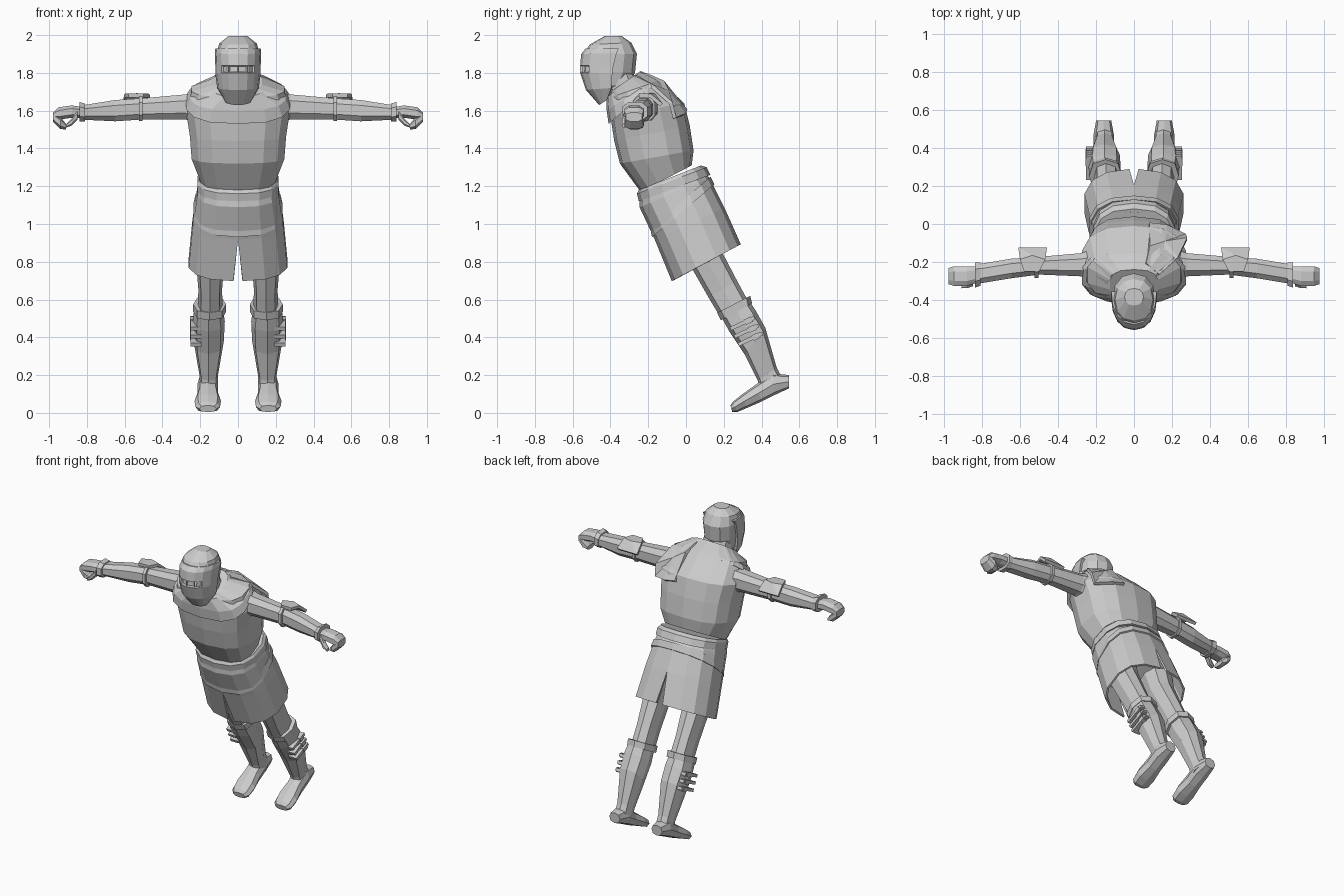
import bpy
import bmesh
import math
from mathutils import Vector, Matrix

default_cube = bpy.data.objects.get("Cube")
if default_cube:
    bpy.data.objects.remove(default_cube, do_unlink=True)

LEAN = math.radians(25)

steel = bpy.data.materials.new("plain grey")
steel.use_nodes = True
grey = (0.6, 0.6, 0.6, 1)
steel.diffuse_color = grey
steel.node_tree.nodes["Principled BSDF"].inputs["Base Color"].default_value = grey


def finish(name, bm, mirror=False, thickness=0):
    """Turn a bmesh into a flat shaded object, optionally mirrored or thickened."""
    bmesh.ops.recalc_face_normals(bm, faces=bm.faces)
    mesh = bpy.data.meshes.new(name)
    bm.to_mesh(mesh)
    bm.free()
    mesh.materials.append(steel)
    obj = bpy.data.objects.new(name, mesh)
    bpy.context.collection.objects.link(obj)
    if mirror:
        obj.modifiers.new("Mirror", "MIRROR")
    if thickness:
        solid = obj.modifiers.new("Solidify", "SOLIDIFY")
        solid.thickness = thickness
        solid.offset = 0
    return obj


def soft(value, power):
    return math.copysign(abs(value) ** power, value)


def ring(centre, u, v, sides=12, power=0.8, start=0, end=None):
    """Rounded-box loop around a centre; give an end angle for an open arc."""
    if end is None:
        angles = [start + 2 * math.pi * i / sides for i in range(sides)]
    else:
        angles = [start + (end - start) * i / sides for i in range(sides + 1)]
    return [centre + u * soft(math.cos(a), power) + v * soft(math.sin(a), power)
            for a in angles]


def body_ring(front_y, front_z, back_y, back_z, half, x=0, **options):
    """Loop through a front point and a back point with a given half width."""
    front = Vector((x, front_y, front_z))
    back = Vector((x, back_y, back_z))
    centre = (front + back) / 2
    return ring(centre, front - centre, Vector((half, 0, 0)), **options)


def limb_ring(x, y_min, y_max, z_min, z_max, sides=8):
    """Loop across a sideways limb."""
    centre = Vector((x, (y_min + y_max) / 2, (z_min + z_max) / 2))
    u = Vector((0, (y_max - y_min) / 2, 0))
    v = Vector((0, 0, (z_max - z_min) / 2))
    return ring(centre, u, v, sides, start=math.pi / sides)


def loft(rings, closed=True):
    """Skin a series of loops and cap both ends when the loops are closed."""
    bm = bmesh.new()
    loops = [[bm.verts.new(p) for p in points] for points in rings]
    count = len(loops[0])
    for low, high in zip(loops, loops[1:]):
        for i in range(count if closed else count - 1):
            j = (i + 1) % count
            bm.faces.new((low[i], low[j], high[j], high[i]))
    if closed:
        bm.faces.new(loops[0])
        bm.faces.new(loops[-1])
    return bm


def body(name, rows, mirror=False, **options):
    return finish(name, loft([body_ring(*row, **options) for row in rows]), mirror)


def limb(name, rows):
    return finish(name, loft([limb_ring(*row) for row in rows]), True)


def block(name, centre, size, tilt=0):
    """Mirrored box turned about the sideways axis."""
    bm = bmesh.new()
    place = Matrix.Translation(centre) @ Matrix.Rotation(tilt, 4, "X")
    bmesh.ops.create_cube(bm, size=1, matrix=place @ Matrix.Diagonal((*size, 1)))
    return finish(name, bm, True)


def plate(name, outline, thickness, mirror=False):
    """Fan of triangles around the middle of an outline, thickened."""
    bm = bmesh.new()
    points = [Vector(p) for p in outline]
    middle = bm.verts.new(sum(points, Vector()) / len(points) + Vector((0, 0.02, 0.02)))
    verts = [bm.verts.new(p) for p in points]
    for i, vert in enumerate(verts):
        bm.faces.new((middle, vert, verts[(i + 1) % len(verts)]))
    return finish(name, bm, mirror, thickness)


# Torso, chest mantle and neck
body("torso", [
    (-.24, 1.17, .03, 1.31, .2),
    (-.35, 1.32, .04, 1.39, .25),
    (-.38, 1.44, .02, 1.52, .26),
    (-.4, 1.57, -.01, 1.64, .28),
    (-.4, 1.67, -.14, 1.76, .25),
    (-.4, 1.7, -.24, 1.81, .13)], sides=14, power=.75)
body("chest_mantle", [
    (-.41, 1.53, -.14, 1.76, .28),
    (-.42, 1.6, -.15, 1.77, .26),
    (-.42, 1.67, -.24, 1.81, .14)], sides=14, power=.75)
body("neck", [(-.41, 1.66, -.25, 1.74, .1), (-.46, 1.8, -.29, 1.82, .09)])

# Helmet with a pointed visor
body("helmet", [
    (-.45, 1.66, -.37, 1.7, .06),
    (-.52, 1.72, -.31, 1.74, .1),
    (-.55, 1.81, -.27, 1.8, .11),
    (-.54, 1.9, -.26, 1.9, .115),
    (-.51, 1.95, -.29, 1.96, .1),
    (-.43, 1.995, -.34, 1.995, .05)], power=.9)
visor_rows = [
    (-.46, 1.63, -.38, 1.68, .07),
    (-.53, 1.71, -.26, 1.73, .11),
    (-.56, 1.8, -.22, 1.79, .12),
    (-.56, 1.84, -.21, 1.83, .12),
    (-.555, 1.9, -.18, 1.91, .123),
    (-.53, 1.93, -.18, 1.93, .12)]
visor = loft([body_ring(*row, sides=8, power=.9, start=-math.pi / 2, end=math.pi / 2)
              for row in visor_rows])
visor.normal_update()
bmesh.ops.recalc_face_normals(visor, faces=visor.faces)
slits = [f for f in visor.faces
         if 1.8 < f.calc_center_median().z < 1.84
         and .01 < abs(f.calc_center_median().x) < .09
         and f.calc_center_median().y < -.48]
bmesh.ops.inset_individual(visor, faces=slits, thickness=.008, depth=-.012)
finish("visor", visor)

# Plate over the left shoulder blade
plate("left_shoulder_plate", [
    (.08, 0, 1.6), (.08, -.12, 1.75), (.06, -.21, 1.79), (.13, -.27, 1.78),
    (.23, -.18, 1.73), (.28, -.08, 1.64), (.27, -.06, 1.56), (.17, -.01, 1.58)], .02)

# Split skirt
skirt_rows = [
    (-.24, 1.17, .06, 1.3, .2),
    (-.24, 1.09, .12, 1.24, .215),
    (-.16, .92, .2, 1.08, .24),
    (-.07, .7, .285, .89, .26)]
skirt = [body_ring(*row, sides=7, power=.8, start=gap, end=math.pi - gap)
         for row, gap in zip(skirt_rows, (0, 0, 0, .05))]
for points, gap in zip(skirt, (0, 0, 0, .05)):
    if not gap:
        points[0].x = points[-1].x = 0
finish("skirt", loft(skirt, closed=False), True, .012)

# Waist belt and sloping hip belt
body("waist_belt", [
    (-.25, 1.18, .08, 1.31, .21),
    (-.26, 1.16, .11, 1.3, .22),
    (-.25, 1.12, .13, 1.26, .22)], sides=14)
body("hip_belt", [
    (-.19, .98, .13, 1.25, .23),
    (-.18, .93, .15, 1.21, .24)], sides=14)

# Arms with sleeve bands and wrist cuffs
limb("arm", [
    (.2, -.31, -.12, 1.52, 1.71),
    (.28, -.28, -.15, 1.55, 1.69),
    (.5, -.27, -.17, 1.55, 1.67),
    (.65, -.29, -.18, 1.54, 1.66),
    (.83, -.32, -.21, 1.55, 1.63)])
limb("elbow_strap", [
    (.505, -.29, -.16, 1.54, 1.68), (.525, -.29, -.16, 1.54, 1.68)])
limb("wrist_cuff", [
    (.81, -.33, -.2, 1.54, 1.64), (.84, -.34, -.2, 1.54, 1.65)])
plate("elbow_guard", [
    (.5, -.25, 1.68), (.58, -.25, 1.68), (.6, -.19, 1.68),
    (.61, -.13, 1.63), (.46, -.13, 1.63), (.47, -.19, 1.68)], .02, True)

# Hands with curled fingers and thumbs
limb("hand", [
    (.82, -.31, -.22, 1.56, 1.62),
    (.88, -.33, -.22, 1.56, 1.63),
    (.95, -.33, -.22, 1.55, 1.62),
    (.98, -.32, -.23, 1.56, 1.59)])
limb("fingers", [
    (.91, -.31, -.23, 1.5, 1.53),
    (.94, -.33, -.22, 1.5, 1.57),
    (.98, -.32, -.23, 1.54, 1.59)])
limb("thumb", [
    (.85, -.33, -.28, 1.55, 1.6),
    (.88, -.34, -.3, 1.52, 1.56),
    (.91, -.34, -.31, 1.51, 1.53)])

# Legs, boots and boot cuffs
body("thigh", [
    (-.06, .98, .13, 1.02, .09),
    (0, .82, .16, .91, .08),
    (.12, .61, .27, .7, .063),
    (.18, .51, .33, .59, .065)], True, x=.147, sides=8)
body("boot_shaft", [
    (.18, .52, .33, .6, .075),
    (.23, .43, .37, .54, .085),
    (.31, .31, .42, .45, .08),
    (.38, .17, .48, .24, .05),
    (.4, .1, .52, .16, .05)], True, x=.155, sides=8)
body("boot_cuff", [
    (.165, .53, .34, .62, .087),
    (.185, .49, .35, .58, .087)], True, x=.15, sides=8)
body("foot", [
    (.545, .2, .545, .13, .04),
    (.46, .21, .47, .095, .055),
    (.37, .15, .4, .06, .055),
    (.3, .1, .32, .025, .07),
    (.25, .06, .27, .004, .065),
    (.235, .04, .245, .004, .045)], True, x=.16, sides=8)

# Buckled straps on the outside of each boot
for i in range(3):
    block("boot_strap", (.222, .3 + .02 * i, .475 - .042 * i),
          (.06, .14, .02), LEAN)
    block("boot_buckle", (.24, .33 + .02 * i, .488 - .042 * i),
          (.03, .04, .03), LEAN)
